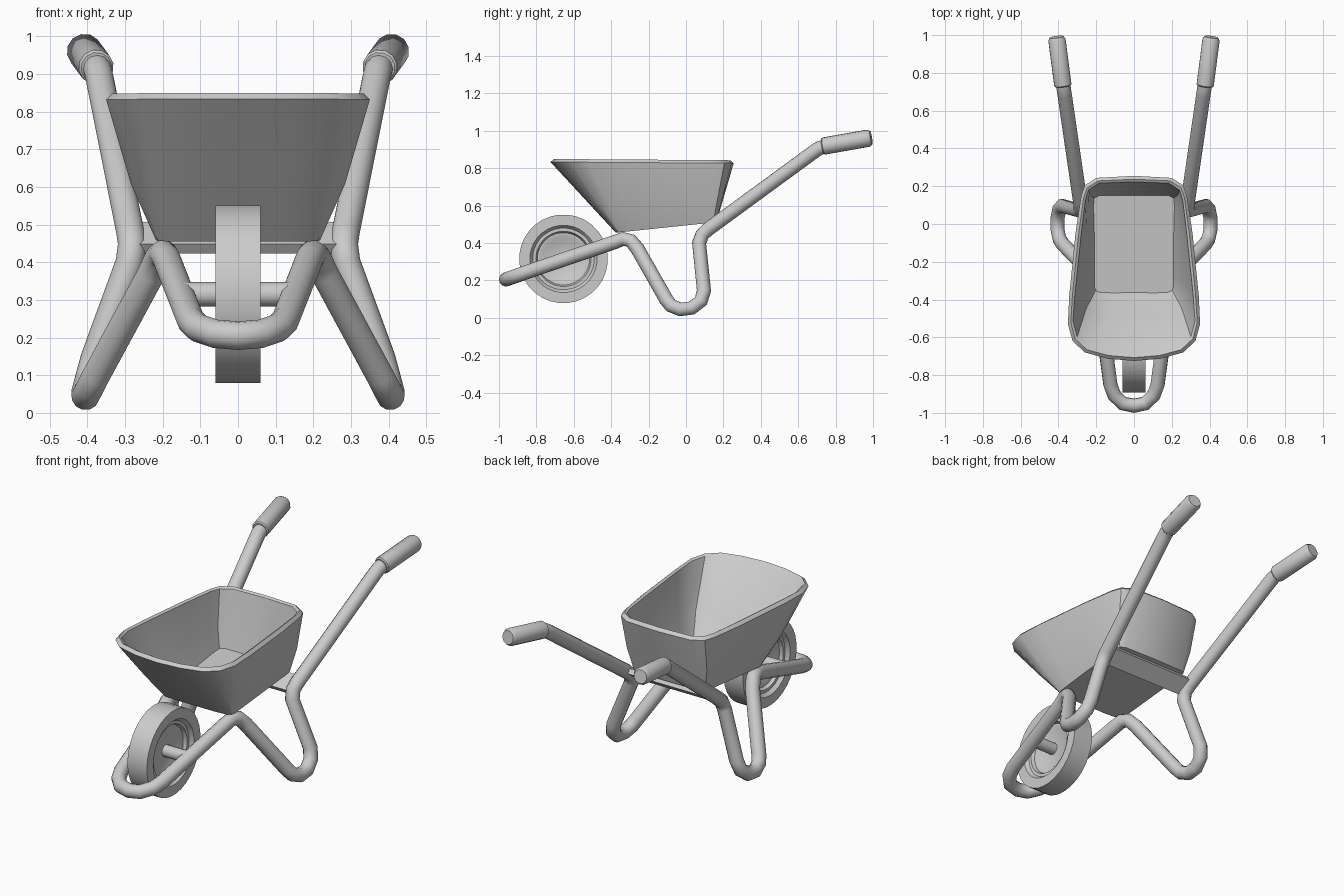
import bpy, bmesh, math
from mathutils import Vector

if "Cube" in bpy.data.objects:
    bpy.data.objects.remove(bpy.data.objects["Cube"], do_unlink=True)

grey = bpy.data.materials.new("plain_grey")
grey.use_nodes = True
grey.diffuse_color = (0.6, 0.6, 0.6, 1)
grey.node_tree.nodes["Principled BSDF"].inputs["Base Color"].default_value = (0.6, 0.6, 0.6, 1)


def finish(name, bm, angle=35):
    bmesh.ops.recalc_face_normals(bm, faces=bm.faces)
    mesh = bpy.data.meshes.new(name)
    bm.to_mesh(mesh)
    bm.free()
    mesh.materials.append(grey)
    ob = bpy.data.objects.new(name, mesh)
    bpy.context.collection.objects.link(ob)
    bpy.ops.object.select_all(action='DESELECT')
    ob.select_set(True)
    bpy.context.view_layer.objects.active = ob
    bpy.ops.object.shade_smooth_by_angle(angle=math.radians(angle))
    return ob


def loft(bm, rings, closed=False, caps=True):
    """Skin equal-length rings of points."""
    loops = [[bm.verts.new(p) for p in ring] for ring in rings]
    pairs = list(zip(loops, loops[1:])) + ([(loops[-1], loops[0])] if closed else [])
    for a, b in pairs:
        for i in range(len(a)):
            j = (i + 1) % len(a)
            bm.faces.new((a[i], a[j], b[j], b[i]))
    if caps:
        bm.faces.new(loops[0])
        bm.faces.new(loops[-1])


def circle(centre, direction, radius, sides):
    direction = direction.normalized()
    u = direction.cross(Vector((0.3, 0.1, 1))).normalized()
    v = direction.cross(u)
    return [centre + radius * (u * math.cos(t) + v * math.sin(t))
            for t in (2 * math.pi * i / sides for i in range(sides))]


def lathe(name, start, end, profile, sides, angle=35):
    """Turn (distance, radius) pairs around the axis from start to end."""
    a, axis = Vector(start), Vector(end) - Vector(start)
    bm = bmesh.new()
    loft(bm, [circle(a + axis.normalized() * d, axis, r, sides) for d, r in profile])
    return finish(name, bm, angle)


# Frame: one bent tube from the front loop over the legs to both handles
half = [(0.06, -0.95, 0.21), (0.105, -0.905, 0.225), (0.125, -0.85, 0.245),
        (0.188, -0.38, 0.405), (0.198, -0.335, 0.422), (0.21, -0.295, 0.412), (0.23, -0.26, 0.37),
        (0.378, -0.105, 0.097), (0.394, -0.08, 0.065), (0.405, -0.03, 0.045), (0.405, 0.03, 0.052),
        (0.395, 0.08, 0.09), (0.38, 0.096, 0.145), (0.287, 0.07, 0.4), (0.281, 0.087, 0.445),
        (0.285, 0.12, 0.475), (0.368, 0.69, 0.892), (0.372, 0.715, 0.908), (0.377, 0.76, 0.92)]
path = [(-x, y, z) for x, y, z in reversed(half)] + [(0, -0.962, 0.205)] + half
curve = bpy.data.curves.new("tube_frame", 'CURVE')
curve.dimensions = '3D'
curve.bevel_depth = 0.038
curve.bevel_resolution = 4
curve.use_fill_caps = True
spline = curve.splines.new('POLY')
spline.points.add(len(path) - 1)
for point, co in zip(spline.points, path):
    point.co = (*co, 1)
curve.materials.append(grey)
frame = bpy.data.objects.new("tube_frame", curve)
bpy.context.collection.objects.link(frame)
bpy.ops.object.select_all(action='DESELECT')
frame.select_set(True)
bpy.context.view_layer.objects.active = frame
bpy.ops.object.convert(target='MESH')
bpy.ops.object.shade_smooth_by_angle(angle=math.radians(50))

# Handle grips
for side, s in (("left", 1), ("right", -1)):
    lathe(side + "_grip", (s * 0.376, 0.73, 0.917), (s * 0.41, 0.99, 0.963),
          [(0, 0.041), (0.006, 0.047), (0.25, 0.047), (0.266, 0.037)], 12, 40)

# Tub: rounded outline, lofted from the floor up over the lip and back down inside
half_rim = [(0, -0.725), (0.14, -0.713), (0.26, -0.68), (0.325, -0.62), (0.35, -0.53), (0.343, -0.38),
            (0.31, -0.05), (0.28, 0.15), (0.26, 0.205), (0.2, 0.244), (0, 0.255)]
half_floor = [(0, -0.375), (0.12, -0.375), (0.19, -0.37), (0.212, -0.36), (0.218, -0.34), (0.22, -0.27),
              (0.222, -0.05), (0.224, 0.1), (0.22, 0.145), (0.19, 0.16), (0, 0.163)]


def full(points):
    return points + [(-x, y) for x, y in reversed(points[1:-1])]


def tub_ring(t, inset=0, bulge=0, lift=0):
    ring = []
    for (fx, fy), (rx, ry) in zip(full(half_floor), full(half_rim)):
        x, y = fx + (rx - fx) * t, fy + (ry - fy) * t
        low, high = 0.494 + 0.104 * fy, 0.828 - 0.007 * ry
        cy = -0.1 - 0.13 * t
        n = Vector((x / 0.3, (y - cy) / 0.4)).normalized()
        ring.append((x * (1 + bulge) - n.x * inset, y - n.y * inset, low + (high - low) * t + lift))
    return ring


bm = bmesh.new()
loft(bm, [tub_ring(0), tub_ring(0.4, bulge=0.05), tub_ring(1), tub_ring(1, 0.018, 0, 0.016),
          tub_ring(1, 0.032, 0, 0.008), tub_ring(0.4, 0.022, 0.05), tub_ring(0, 0.012, 0, 0.015)])
finish("tub", bm, 32)

# Cross brace under the rear of the tub
bm = bmesh.new()
bmesh.ops.create_cube(bm, size=1)
bmesh.ops.scale(bm, vec=(0.54, 0.1, 0.03), verts=bm.verts)
brace = finish("cross_brace", bm)
brace.location = (0, 0.105, 0.465)
brace.rotation_euler.x = math.radians(36)

# Wheel: tyre with stepped hub on both faces
side_steps = [(0.0, 0.105), (0.012, 0.125), (0.012, 0.14), (0.03, 0.148), (0.03, 0.165),
              (0.058, 0.18), (0.06, 0.226), (0.052, 0.237)]
hub = (0, -0.655, 0.315)
profile = [(-0.018 - d, r) for d, r in side_steps]
profile = [(min(max(-0.01 - d, -0.06), 0), r) for d, r in side_steps]
profile += [(-d, r) for d, r in reversed(profile)]
lathe("wheel", hub, (1, -0.655, 0.315), profile, 32)

# Axle
lathe("axle", (-0.15, -0.655, 0.315), (0.15, -0.655, 0.315), [(0, 0.033), (0.3, 0.033)], 12)
